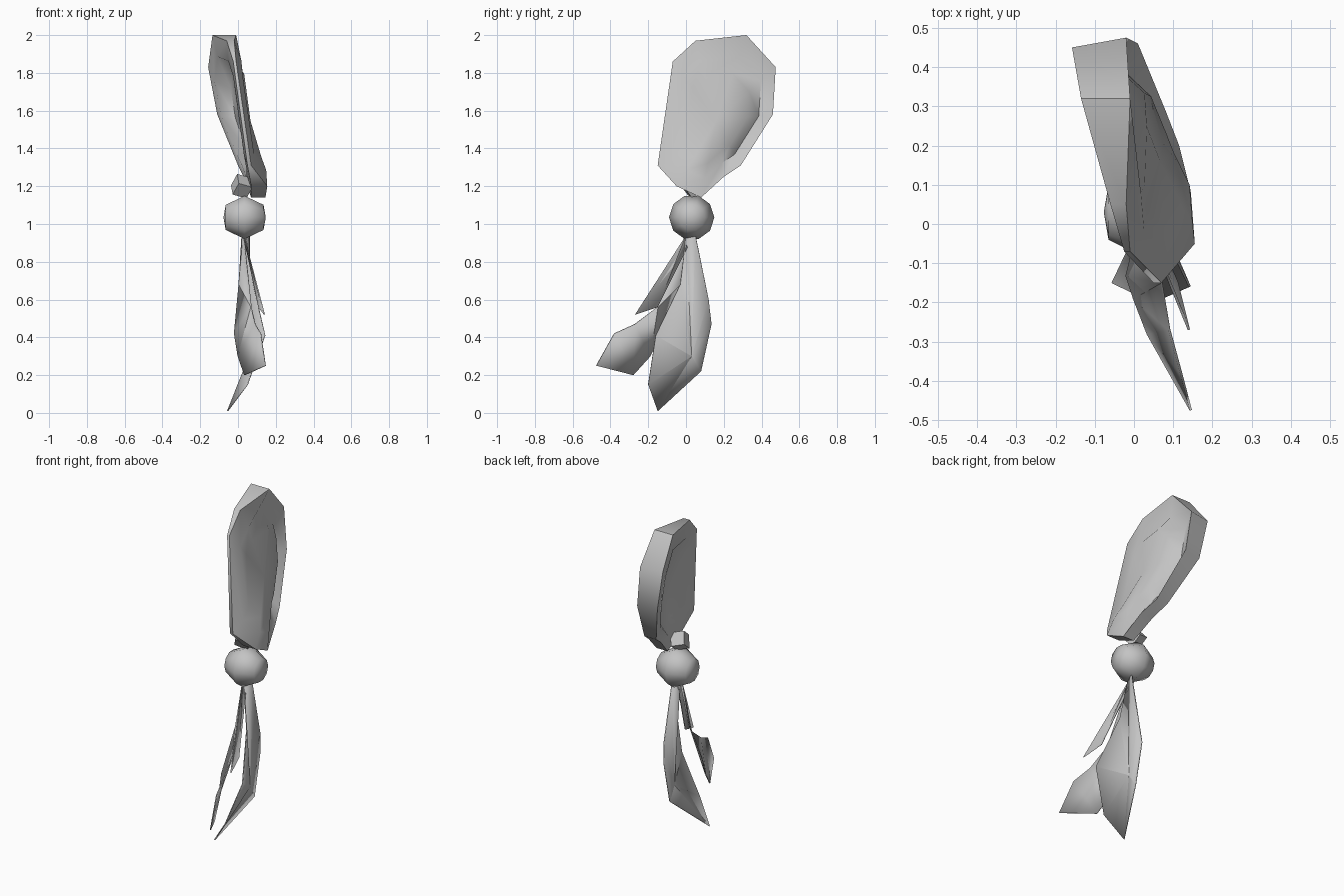
import bpy
import bmesh
from math import radians, sin, cos, tau
from mathutils import Vector

cube = bpy.data.objects.get("Cube")
if cube:
    bpy.data.objects.remove(cube, do_unlink=True)

# Single fabric colour
fabric = bpy.data.materials.new("grey_fabric")
fabric.use_nodes = True
grey = (0.55, 0.55, 0.55, 1.0)
fabric.diffuse_color = grey
shader = next(n for n in fabric.node_tree.nodes if n.type == "BSDF_PRINCIPLED")
shader.inputs["Base Color"].default_value = grey


def finish(bm, name, angle, thickness=None):
    """Turn a bmesh into a shaded, coloured object."""
    bmesh.ops.recalc_face_normals(bm, faces=bm.faces)
    mesh = bpy.data.meshes.new(name)
    bm.to_mesh(mesh)
    bm.free()
    mesh.materials.append(fabric)
    part = bpy.data.objects.new(name, mesh)
    bpy.context.collection.objects.link(part)
    if thickness:
        solid = part.modifiers.new("cloth_thickness", "SOLIDIFY")
        solid.thickness = thickness
        solid.offset = 0
    bpy.ops.object.select_all(action="DESELECT")
    part.select_set(True)
    bpy.context.view_layer.objects.active = part
    bpy.ops.object.shade_smooth_by_angle(angle=radians(angle))
    return part


def add_ring(bm, points):
    return [bm.verts.new(p) for p in points]


def bridge(bm, first, second):
    """Join two rings with the same number of points."""
    count = len(first)
    for i in range(count):
        j = (i + 1) % count
        bm.faces.new((first[i], first[j], second[j], second[i]))


def fan(bm, ring, hub):
    """Close a ring with triangles around one hub point."""
    centre = bm.verts.new(hub)
    for i, vert in enumerate(ring):
        bm.faces.new((vert, ring[(i + 1) % len(ring)], centre))


def middle(points):
    return sum(points, Vector()) / len(points)


def inset(points, amount):
    centre = middle(points)
    return [p.lerp(centre, amount) for p in points]


# Bow loop outline: y, z, outer x, inner x
loop_outline = [
    (-0.15, 1.31, 0.07, 0.05), (-0.07, 1.86, -0.01, -0.025),
    (0.05, 1.97, -0.02, -0.06), (0.32, 2.0, -0.01, -0.135),
    (0.475, 1.83, -0.02, -0.158), (0.46, 1.58, 0.01, -0.11),
    (0.29, 1.31, 0.08, 0.0), (0.20, 1.25, 0.115, 0.03),
    (0.08, 1.14, 0.145, 0.07), (-0.05, 1.2, 0.155, 0.07),
]
outer = [Vector((xo, y, z)) for y, z, xo, xi in loop_outline]
inner = [Vector((xi, y - (0.025 if y > 0.4 else 0), z))
         for y, z, xo, xi in loop_outline]

# Outer sheet bulges at the front and dips inside the rear rim
valley = inset(outer, 0.25)
ridge = inset(outer, 0.45)
for low, high in zip(valley, ridge):
    low.x += -0.04 if low.y > 0.15 else 0.02
    high.x += 0.015

# Inner side has a flat border around a deep recess
border = inset(inner, 0.25)
recess = [b.lerp(a, 0.6) for a, b in zip(inset(outer, 0.4), inset(inner, 0.4))]

bm = bmesh.new()
rings = [add_ring(bm, r) for r in (ridge, valley, outer, inner, border, recess)]
for first, second in zip(rings, rings[1:]):
    bridge(bm, first, second)
fan(bm, rings[0], middle(ridge))
fan(bm, rings[-1], middle(recess))
finish(bm, "bow_loop", 55)

# Central knot: a faceted bead lying along x
knot_centre = Vector((0.035, 0.03, 1.035))
sides = 10
bm = bmesh.new()
knot_rings = []
for offset, radius in ((-0.1, 0.07), (0.0, 0.12), (0.1, 0.07)):
    turns = [tau * i / sides for i in range(sides)]
    knot_rings.append(add_ring(bm, [
        knot_centre + Vector((offset, radius * cos(t), radius * sin(t)))
        for t in turns]))
bridge(bm, knot_rings[0], knot_rings[1])
bridge(bm, knot_rings[1], knot_rings[2])
for ring, side in ((knot_rings[0], -1), (knot_rings[2], 1)):
    fan(bm, ring, knot_centre + Vector((side * 0.112, 0, 0)))
finish(bm, "knot", 85)

# Small fold of cloth between knot and loop
bm = bmesh.new()
bmesh.ops.create_cube(bm, size=0.08)
fold = finish(bm, "knot_fold", 30)
fold.location = (0.02, 0.03, 1.2)
fold.rotation_euler = (radians(40), radians(15), radians(20))

# Broad rear tail, creased near its lower edge
rear_outline = [
    (0.04, 0.0, 0.94), (0.06, 0.05, 0.94), (0.065, 0.12, 0.6),
    (0.055, 0.135, 0.47), (0.055, 0.08, 0.22), (-0.055, -0.15, 0.01),
    (0.05, -0.2, 0.15), (0.142, -0.16, 0.41), (0.08, -0.03, 0.68),
]
bm = bmesh.new()
fan(bm, add_ring(bm, rear_outline), (0.06, 0.03, 0.3))
finish(bm, "rear_tail", 12, 0.006)

# Front tail made of a short upper leaf and a long lower leaf
leaves = {
    "front_tail_upper": [
        (0.03, 0.0, 0.94), (0.07, -0.07, 0.77), (0.14, -0.27, 0.52),
        (0.11, -0.15, 0.56), (0.04, 0.02, 0.9),
    ],
    "front_tail_lower": [
        (0.03, 0.0, 0.94), (0.07, -0.15, 0.56), (0.09, -0.27, 0.47),
        (0.12, -0.38, 0.42), (0.145, -0.475, 0.25), (0.035, -0.28, 0.2),
        (0.0, -0.19, 0.3), (-0.02, -0.13, 0.42), (0.005, -0.03, 0.68),
        (0.02, 0.02, 0.92),
    ],
}
for name, outline in leaves.items():
    bm = bmesh.new()
    bm.faces.new(add_ring(bm, outline))
    bmesh.ops.triangulate(bm, faces=bm.faces[:])
    finish(bm, name, 12, 0.006)
